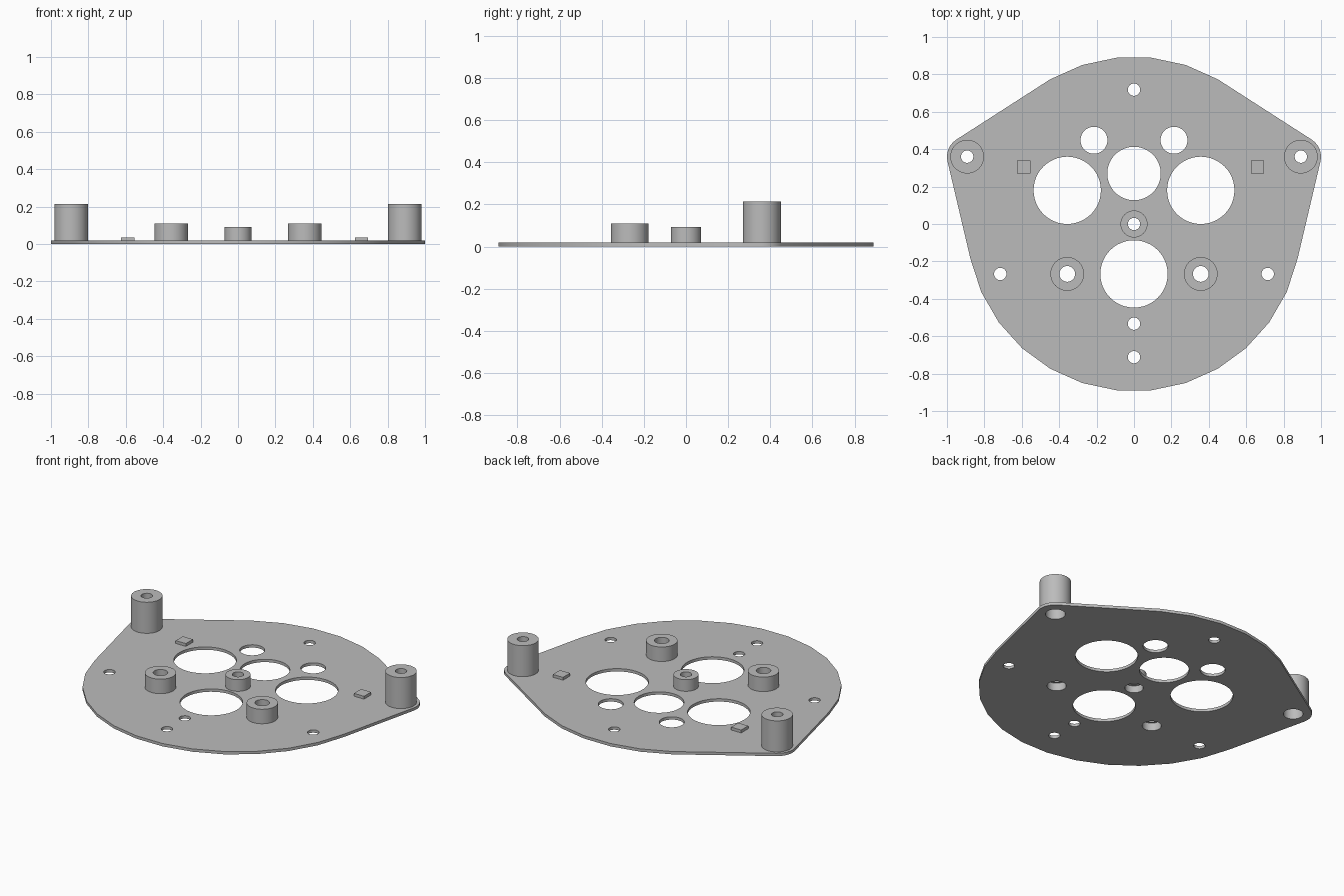
import bpy, bmesh
from math import pi, sin, cos
from mathutils import Vector, Matrix
from mathutils.geometry import convex_hull_2d

cube = bpy.data.objects.get("Cube")
if cube:
    bpy.data.objects.remove(cube, do_unlink=True)

THICK = 0.018
CORNER = (0.892, 0.36)
INNER = (0.357, -0.267)

grey = bpy.data.materials.new("plain grey")
grey.use_nodes = True
COLOUR = (0.5, 0.5, 0.5, 1)
grey.diffuse_color = COLOUR
grey.node_tree.nodes["Principled BSDF"].inputs["Base Color"].default_value = COLOUR


def circle(x, y, r, n=48, turn=0.0):
    return [Vector((x + r * cos(2 * pi * i / n + turn),
                    y + r * sin(2 * pi * i / n + turn))) for i in range(n)]


def add_object(name, mesh, smooth=True):
    ob = bpy.data.objects.new(name, mesh)
    bpy.context.collection.objects.link(ob)
    mesh.materials.clear()
    mesh.materials.append(grey)
    bpy.ops.object.select_all(action='DESELECT')
    ob.select_set(True)
    bpy.context.view_layer.objects.active = ob
    if smooth:
        bpy.ops.object.shade_smooth_by_angle(angle=pi / 6)
    return ob


def mirrored(x, y):
    return [(x, y), (-x, y)]


# Bosses: name, position, outer radius, height, bore, socket radius, socket top
bosses = [("centre_boss", (0, 0), 0.072, 0.092, 0.033, 0.053, 0.045)]
for side, sign in (("left", 1), ("right", -1)):
    bosses.append((side + "_corner_post", (sign * CORNER[0], CORNER[1]),
                   0.09, 0.215, 0.033, 0.057, 0.11))
    bosses.append((side + "_inner_boss", (sign * INNER[0], INNER[1]),
                   0.09, 0.11, 0.042, 0.055, 0.05))

# Plate outline: faceted disc stretched around the two rounded corners
points = circle(0, 0, 0.894, 30)
for x, y in mirrored(*CORNER):
    points += circle(x, y, 0.108, 32)
outline = [points[i] for i in convex_hull_2d(points)]

# Plate openings: large windows, small screw holes and boss sockets
holes = [(0, -0.267, 0.18), (0, 0.27, 0.143)]
holes += [(x, y, 0.18) for x, y in mirrored(0.357, 0.18)]
holes += [(x, y, 0.072) for x, y in mirrored(0.214, 0.448)]
holes += [(x, y, 0.033) for x, y in mirrored(0.715, -0.267)]
holes += [(0, y, 0.033) for y in (0.718, -0.533, -0.712)]
holes += [(*b[1], b[5]) for b in bosses]

# Base plate: filled flat curve with thickness, turned into a mesh
curve = bpy.data.curves.new("base_plate_profile", 'CURVE')
curve.dimensions = '2D'
curve.fill_mode = 'BOTH'
curve.extrude = THICK / 2
for loop in [outline] + [circle(*h) for h in holes]:
    spline = curve.splines.new('POLY')
    spline.points.add(len(loop) - 1)
    for point, co in zip(spline.points, loop):
        point.co = (co.x, co.y, 0, 1)
    spline.use_cyclic_u = True
helper = bpy.data.objects.new("plate_helper", curve)
bpy.context.collection.objects.link(helper)
bpy.context.view_layer.update()
graph = bpy.context.evaluated_depsgraph_get()
plate = bpy.data.meshes.new_from_object(helper.evaluated_get(graph))
bpy.data.objects.remove(helper, do_unlink=True)
bm = bmesh.new()
bm.from_mesh(plate)
bmesh.ops.remove_doubles(bm, verts=bm.verts, dist=1e-5)
bmesh.ops.recalc_face_normals(bm, faces=bm.faces)
bmesh.ops.translate(bm, verts=bm.verts, vec=(0, 0, THICK / 2))
bm.to_mesh(plate)
bm.free()
add_object("base_plate", plate)

# Bosses: turned profile with a through bore and a wider socket underneath
for name, (x, y), outer, height, bore, socket, top in bosses:
    profile = [(outer, THICK), (outer, height), (bore, height),
               (bore, top), (socket, top), (socket, THICK)]
    bm = bmesh.new()
    rings = [[bm.verts.new((p.x, p.y, z)) for p in circle(0, 0, r)]
             for r, z in profile]
    for low, high in zip(rings, rings[1:]):
        for i in range(len(low)):
            j = (i + 1) % len(low)
            bm.faces.new((low[i], low[j], high[j], high[i]))
    mesh = bpy.data.meshes.new(name)
    bm.to_mesh(mesh)
    bm.free()
    add_object(name, mesh).location = (x, y, 0)

# Small square pads
for name, x in (("left_pad", 0.66), ("right_pad", -0.59)):
    bm = bmesh.new()
    bmesh.ops.create_cube(bm, size=1, matrix=Matrix.Translation((0, 0, 0.5))
                          @ Matrix.Identity(4))
    bmesh.ops.scale(bm, verts=bm.verts, vec=(0.071, 0.071, 0.027))
    mesh = bpy.data.meshes.new(name)
    bm.to_mesh(mesh)
    bm.free()
    add_object(name, mesh, smooth=False).location = (x, 0.305, 0.009)
